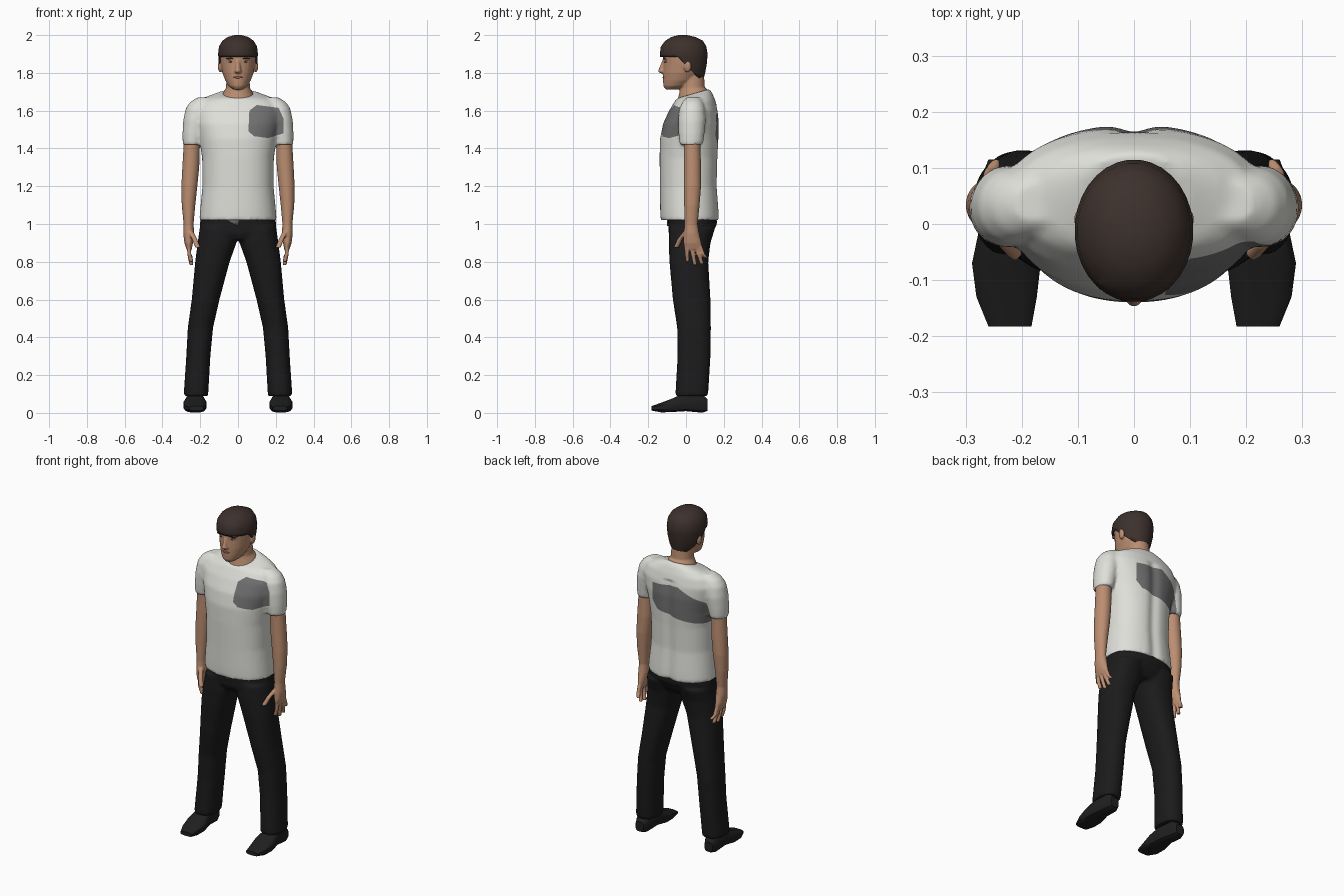
import bpy, bmesh, math
from mathutils import Vector, Matrix

if "Cube" in bpy.data.objects:
    bpy.data.objects.remove(bpy.data.objects["Cube"])


def material(name, colour):
    mat = bpy.data.materials.new(name)
    mat.use_nodes = True
    mat.diffuse_color = (*colour, 1)
    mat.node_tree.nodes["Principled BSDF"].inputs["Base Color"].default_value = (*colour, 1)
    return mat


SKIN = material("skin", (.5, .27, .165))
HAIR = material("dark brown hair", (.045, .03, .025))
WHITE = material("off white cloth", (.74, .74, .7))
GREY = material("grey cloth", (.17, .17, .17))
BLACK = material("black trouser cloth", (.011, .011, .012))
SHOE = material("black leather", (.015, .014, .014))
EYE = material("eye white", (.45, .42, .4))
LIP = material("lip", (.33, .14, .1))


def loft(bm, rings, side=1, n=2.0, count=24):
    """Join closed cross-sections given as (z, x0, x1, y0, y1, tilt)."""
    loops = []
    for z, x0, x1, y0, y1, *tilt in rings:
        loop = []
        for i in range(count):
            a = math.tau * (i + .5) / count
            c, s = math.cos(a), math.sin(a)
            c = math.copysign(abs(c) ** (2 / n), c)
            s = math.copysign(abs(s) ** (2 / n), s)
            x = (x0 + x1) / 2 + c * (x1 - x0) / 2
            y = (y0 + y1) / 2 + s * (y1 - y0) / 2
            loop.append(bm.verts.new((x * side, y, z + s * sum(tilt))))
        loops.append(loop)
    for low, high in zip(loops, loops[1:]):
        for i in range(count):
            j = (i + 1) % count
            bm.faces.new((low[i], low[j], high[j], high[i]))
    bm.faces.new(loops[0])
    bm.faces.new(loops[-1])


def tube(bm, points, radius, side):
    """Thin tapering limb through a few points, such as a finger."""
    loft(bm, [(z, x - radius, x + radius, y - radius, y + radius)
              for x, y, z in points], side, count=10)


def ball(bm, centre, size):
    shape = Matrix.Translation(centre) @ Matrix.Diagonal((*size, 1))
    bmesh.ops.create_uvsphere(bm, u_segments=16, v_segments=10, radius=1, matrix=shape)


def apply_modifier(obj, kind, **settings):
    mod = obj.modifiers.new(kind.lower(), kind)
    for key, value in settings.items():
        setattr(mod, key, value)
    bpy.ops.object.modifier_apply(modifier=mod.name)


def finish(bm, name, mats, voxel=0, angle=180):
    bmesh.ops.recalc_face_normals(bm, faces=bm.faces)
    mesh = bpy.data.meshes.new(name)
    bm.to_mesh(mesh)
    bm.free()
    obj = bpy.data.objects.new(name, mesh)
    bpy.context.collection.objects.link(obj)
    bpy.ops.object.select_all(action="DESELECT")
    obj.select_set(True)
    bpy.context.view_layer.objects.active = obj
    if voxel:
        apply_modifier(obj, "REMESH", mode="VOXEL", voxel_size=voxel)
        apply_modifier(obj, "SMOOTH", factor=.5, iterations=4)
    for mat in mats:
        obj.data.materials.append(mat)
    bpy.ops.object.shade_smooth_by_angle(angle=math.radians(angle))
    return obj


def dye(obj, outline, facing):
    """Cut a convex (x, z) outline into one side and colour the inside grey."""
    bm = bmesh.new()
    bm.from_mesh(obj.data)
    middle = sum((Vector(p) for p in outline), Vector((0, 0))) / len(outline)
    planes = []
    for a, b in zip(outline, outline[1:] + outline[:1]):
        normal = Vector((b[1] - a[1], 0, a[0] - b[0])).normalized()
        start = Vector((a[0], 0, a[1]))
        if normal.dot(Vector((middle.x, 0, middle.y)) - start) < 0:
            normal.negate()
        planes.append((start, normal))

    def on_side(face):
        centre = face.calc_center_median()
        return ((centre.y - .03) * facing > 0 and abs(centre.x) < .3
                and all(normal.dot(centre - start) > -.03 for start, normal in planes))

    for start, normal in planes:
        faces = [f for f in bm.faces if on_side(f)]
        geom = faces + list({e for f in faces for e in f.edges}) + list({v for f in faces for v in f.verts})
        bmesh.ops.bisect_plane(bm, geom=geom, plane_co=start, plane_no=normal, dist=.0001)
    for face in bm.faces:
        centre = face.calc_center_median()
        if (centre.y - .03) * facing > 0 and all(n.dot(centre - s) > 0 for s, n in planes):
            face.material_index = 1
    bm.to_mesh(obj.data)
    bm.free()


# Shirt: torso and short sleeves blended into one surface
bm = bmesh.new()
loft(bm, [(1.02, -.205, .205, -.135, .178), (1.08, -.2, .2, -.137, .175),
          (1.2, -.188, .188, -.138, .166), (1.35, -.19, .19, -.14, .17),
          (1.45, -.205, .205, -.138, .175), (1.53, -.225, .225, -.122, .177),
          (1.6, -.235, .235, -.09, .17), (1.65, -.21, .21, -.062, .155, .005),
          (1.675, -.16, .16, -.053, .14, .015), (1.69, -.1, .1, -.05, .125, .025)], n=2.25, count=40)
for side in (1, -1):
    loft(bm, [(1.42, .19, .293, -.034, .09), (1.48, .175, .294, -.04, .098),
              (1.55, .16, .29, -.042, .105), (1.61, .15, .278, -.035, .1),
              (1.645, .14, .255, -.02, .09), (1.67, .14, .215, 0, .075)], side)
shirt = finish(bm, "shirt", [WHITE, GREY], voxel=.01)
for v in shirt.data.vertices:
    if v.co.y > .1 and v.co.z < 1.62:
        v.co.y -= .012 * math.exp(-(v.co.x / .03) ** 2)
dye(shirt, [(.055, 1.49), (.085, 1.465), (.16, 1.455), (.24, 1.48),
            (.24, 1.56), (.215, 1.615), (.1, 1.63), (.06, 1.6)], -1)
dye(shirt, [(.115, 1.58), (-.06, 1.595), (-.21, 1.51), (-.235, 1.41),
            (-.19, 1.375), (.08, 1.43), (.115, 1.47)], 1)

# Small flap of cloth below the front hem
bm = bmesh.new()
bm.faces.new([bm.verts.new(p) for p in ((-.07, -.097, 1.03), (.01, -.1, 1.03), (0, -.1, .99), (-.025, -.1, 1))])
flap = finish(bm, "shirt_flap", [GREY])
apply_modifier(flap, "SOLIDIFY", thickness=.006)

# Trousers: hips and two spread legs
bm = bmesh.new()
loft(bm, [(.915, -.12, .12, -.075, .11), (.95, -.195, .195, -.092, .14),
          (1.0, -.203, .203, -.095, .165), (1.08, -.19, .19, -.095, .16)], n=2.3)
for side in (1, -1):
    loft(bm, [(.09, .158, .288, -.057, .117), (.3, .146, .274, -.045, .13),
              (.45, .132, .266, -.047, .132), (.6, .098, .245, -.07, .13),
              (.8, .044, .227, -.088, .118), (.9, .008, .214, -.092, .13),
              (.98, .008, .203, -.09, .155)], side, n=2.3)
finish(bm, "trousers", [BLACK], voxel=.01)

# Shoes: sections run from heel to toe, then are laid down
for side, name in ((1, "left"), (-1, "right")):
    bm = bmesh.new()
    loft(bm, [(-.115, .205, .26, .01, .07), (-.085, .19, .272, 0, .105),
              (0, .182, .275, .008, .11), (.07, .165, .29, .004, .078),
              (.13, .172, .282, .002, .055), (.183, .182, .26, .012, .036)],
         side, n=3.2, count=12)
    bmesh.ops.transform(bm, matrix=Matrix.Rotation(math.pi / 2, 4, "X"), verts=bm.verts)
    finish(bm, name + "_shoe", [SHOE], angle=35)

# Arms with hands, four fingers and a thumb
for side, name in ((1, "left"), (-1, "right")):
    bm = bmesh.new()
    loft(bm, [(.865, .245, .272, -.008, .085), (.9, .238, .284, -.014, .082),
              (.95, .232, .29, -.012, .07), (1.0, .235, .288, -.008, .062),
              (1.1, .226, .298, -.01, .072), (1.2, .215, .3, -.012, .08),
              (1.3, .205, .295, -.012, .08), (1.47, .2, .285, -.012, .075)], side)
    for base, tip, z in ((.002, .008, .8), (.026, .048, .782), (.05, .085, .788), (.072, .108, .82)):
        tube(bm, [(.26, base, .89), (.258, (base + tip) / 2, .84), (.246, tip, z)], .0115, side)
    tube(bm, [(.25, 0, .96), (.23, -.032, .92), (.212, -.052, .875)], .0145, side)
    finish(bm, name + "_arm", [SKIN], voxel=.005)

# Head: neck, skull, nose, brow and ears
bm = bmesh.new()
loft(bm, [(1.665, -.088, .088, -.048, .115, .02), (1.695, -.078, .078, -.04, .112, .02),
          (1.72, -.064, .064, -.03, .1), (1.8, -.06, .06, -.035, .095)])
loft(bm, [(1.712, -.026, .026, -.108, -.04), (1.73, -.05, .05, -.12, .01),
          (1.76, -.068, .068, -.122, .055), (1.8, -.083, .083, -.122, .085),
          (1.85, -.092, .092, -.12, .1), (1.9, -.096, .096, -.124, .104),
          (1.95, -.085, .085, -.11, .092), (1.985, -.05, .05, -.07, .055)])
loft(bm, [(1.797, -.011, .011, -.132, -.1), (1.807, -.02, .02, -.15, -.1),
          (1.82, -.015, .015, -.145, -.1), (1.868, -.009, .009, -.126, -.1)], count=12)
for side in (1, -1):
    ball(bm, (side * .038, -.107, 1.879), (.028, .012, .007))
    ball(bm, (side * .094, .008, 1.835), (.013, .02, .032))
finish(bm, "head", [SKIN], voxel=.005)

# Hair cap, trimmed along the fringe and around the ears
bm = bmesh.new()
loft(bm, [(1.765, -.075, .075, -.13, .093), (1.8, -.092, .092, -.132, .102),
          (1.85, -.102, .102, -.134, .111), (1.9, -.106, .106, -.139, .115),
          (1.94, -.101, .101, -.134, .108), (1.97, -.083, .083, -.11, .09),
          (1.99, -.055, .055, -.078, .05), (2.0, -.02, .02, -.04, .005)], count=32)
fringe = (Vector((0, -.045, 1.885)), Vector((0, 0, 1)))
ear_line = (Vector((0, -.045, 1.885)), Vector((0, 1, 1)).normalized())
for point, normal in (fringe, ear_line):
    bmesh.ops.bisect_plane(bm, geom=bm.verts[:] + bm.edges[:] + bm.faces[:],
                           plane_co=point, plane_no=normal, dist=.0001)
trimmed = [f for f in bm.faces if all(
    n.dot(f.calc_center_median() - p) < 0 for p, n in (fringe, ear_line))]
bmesh.ops.delete(bm, geom=trimmed, context="FACES")
hair = finish(bm, "hair", [HAIR], angle=60)
apply_modifier(hair, "SOLIDIFY", thickness=.01, offset=-1)

# Face details: eyes, pupils, eyebrows and lips
for name, mat, centre, size in (
        ("eye", EYE, (.038, -.105, 1.86), (.014, .007, .005)),
        ("pupil", HAIR, (.037, -.11, 1.86), (.006, .004, .005)),
        ("eyebrow", HAIR, (.04, -.114, 1.877), (.023, .006, .004))):
    for side, label in ((1, "left_"), (-1, "right_")):
        bm = bmesh.new()
        ball(bm, (centre[0] * side, *centre[1:]), size)
        finish(bm, label + name, [mat])
bm = bmesh.new()
ball(bm, (0, -.117, 1.776), (.024, .007, .006))
finish(bm, "lips", [LIP])
